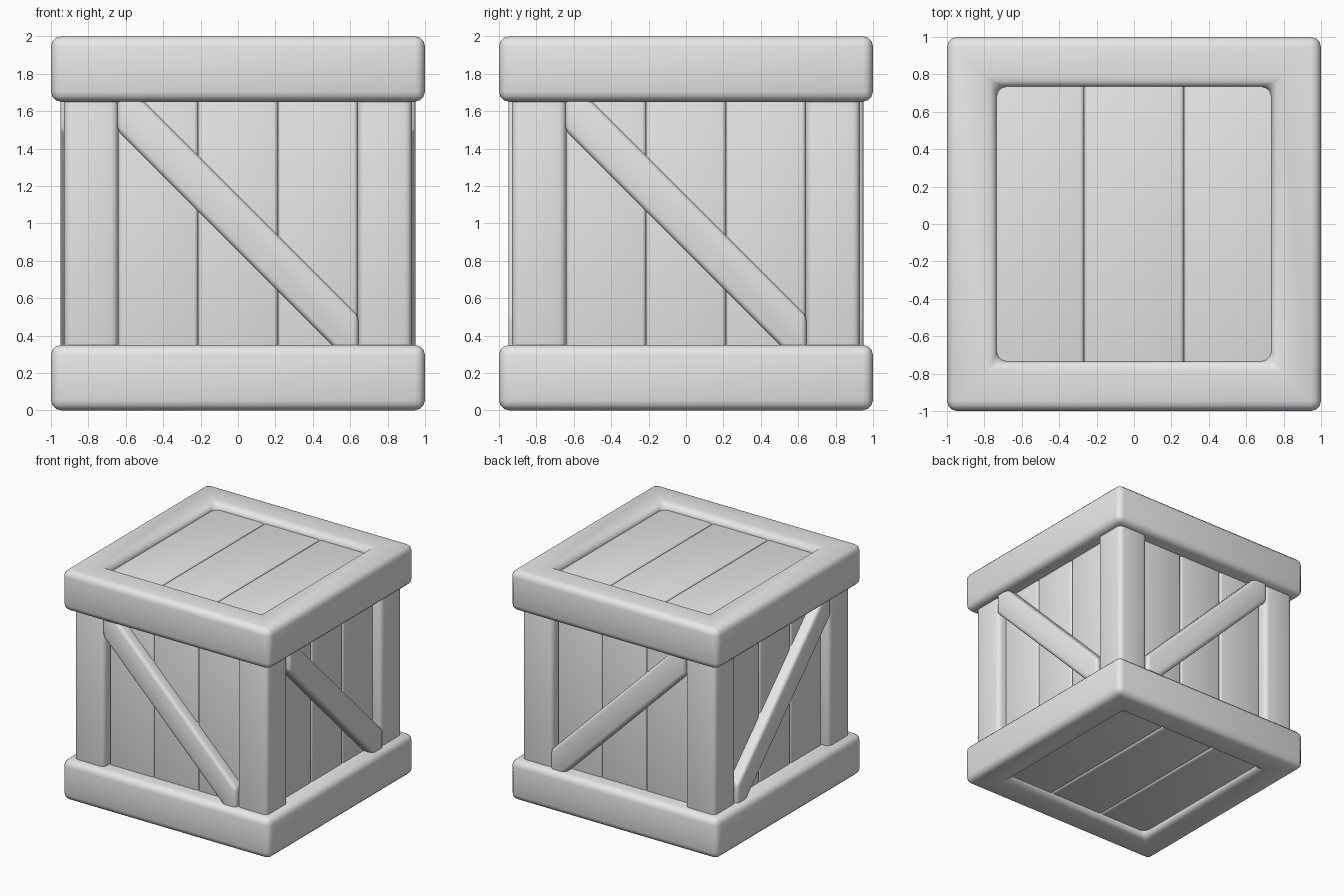
import bpy, bmesh, math

cube = bpy.data.objects.get("Cube")
if cube:
    bpy.data.objects.remove(cube, do_unlink=True)

wood = bpy.data.materials.new("plain_grey")
wood.use_nodes = True
GREY = (0.8, 0.8, 0.8, 1)
wood.diffuse_color = GREY
wood.node_tree.nodes["Principled BSDF"].inputs["Base Color"].default_value = GREY


def finish(name, bm, bevel, segments=3):
    """Round the sharp edges, smooth the shading and add the object."""
    bmesh.ops.recalc_face_normals(bm, faces=bm.faces[:])
    sharp = [e for e in bm.edges if e.calc_face_angle(0) > math.radians(20)]
    bmesh.ops.bevel(bm, geom=sharp, offset=bevel, offset_type='OFFSET',
                    segments=segments, profile=0.5, affect='EDGES',
                    clamp_overlap=True)
    bmesh.ops.recalc_face_normals(bm, faces=bm.faces[:])
    mesh = bpy.data.meshes.new(name)
    bm.to_mesh(mesh)
    bm.free()
    mesh.materials.append(wood)
    ob = bpy.data.objects.new(name, mesh)
    bpy.context.collection.objects.link(ob)
    bpy.ops.object.select_all(action='DESELECT')
    bpy.context.view_layer.objects.active = ob
    ob.select_set(True)
    bpy.ops.object.shade_smooth_by_angle(angle=math.radians(45))
    return ob


def prism(name, outline, near, far, place, bevel):
    """Extrude an outline (u, v) from depth near to far; place maps to x, y, z."""
    bm = bmesh.new()
    a = [bm.verts.new(place(u, near, v)) for u, v in outline]
    b = [bm.verts.new(place(u, far, v)) for u, v in outline]
    bm.faces.new(a)
    bm.faces.new(b[::-1])
    n = len(outline)
    for i in range(n):
        j = (i + 1) % n
        bm.faces.new((a[i], b[i], b[j], a[j]))
    finish(name, bm, bevel)


def rect(u0, u1, v0, v1):
    return [(u0, v0), (u1, v0), (u1, v1), (u0, v1)]


def frame(name, z0, z1, outer=1.0, inner=0.735):
    """Square ring around the crate."""
    bm = bmesh.new()
    corners = ((-1, -1), (1, -1), (1, 1), (-1, 1))
    loops = [[bm.verts.new((x * r, y * r, z)) for x, y in corners]
             for r, z in ((outer, z0), (outer, z1), (inner, z1), (inner, z0))]
    for k in range(4):
        p, q = loops[k], loops[(k + 1) % 4]
        for i in range(4):
            j = (i + 1) % 4
            bm.faces.new((p[i], p[j], q[j], q[i]))
    finish(name, bm, 0.055)


# Frames around the top and bottom
frame("bottom_frame", 0, 0.35)
frame("top_frame", 1.65, 2)

# Corner posts
flat = lambda u, d, v: (u, v, d)
for sx, side in ((-1, "right"), (1, "left")):
    for sy, end in ((-1, "front"), (1, "back")):
        xs, ys = sorted((sx * 0.64, sx * 0.93)), sorted((sy * 0.64, sy * 0.93))
        prism(f"{end}_{side}_post", rect(*xs, *ys), 0.2, 1.8, flat, 0.04)

# Walls: three upright planks and a diagonal brace on each
walls = {
    "front": lambda u, d, v: (u, -d, v),
    "back": lambda u, d, v: (u, d, v),
    "left": lambda u, d, v: (d, u, v),
    "right": lambda u, d, v: (-d, u, v),
}
half = 0.645
brace = [(-half, 1.495), (-half, 1.72), (-0.57, 1.72),
         (half, 0.505), (half, 0.28), (0.57, 0.28)]
plank = 1.28 / 3
for wall, place in walls.items():
    for i in range(3):
        u = -0.64 + i * plank
        prism(f"{wall}_plank_{i + 1}", rect(u, u + plank, 0.2, 1.8),
              0.76, 0.86, place, 0.022)
    prism(f"{wall}_brace", brace, 0.82, 0.95, place, 0.03)

# Lid and floor planks, set into the frames
board = 1.6 / 3
for part, z0, z1 in (("floor", 0.06, 0.16), ("lid", 1.84, 1.94)):
    for i in range(3):
        x = -0.8 + i * board
        prism(f"{part}_plank_{i + 1}", rect(x, x + board, -0.8, 0.8),
              z0, z1, flat, 0.022)
